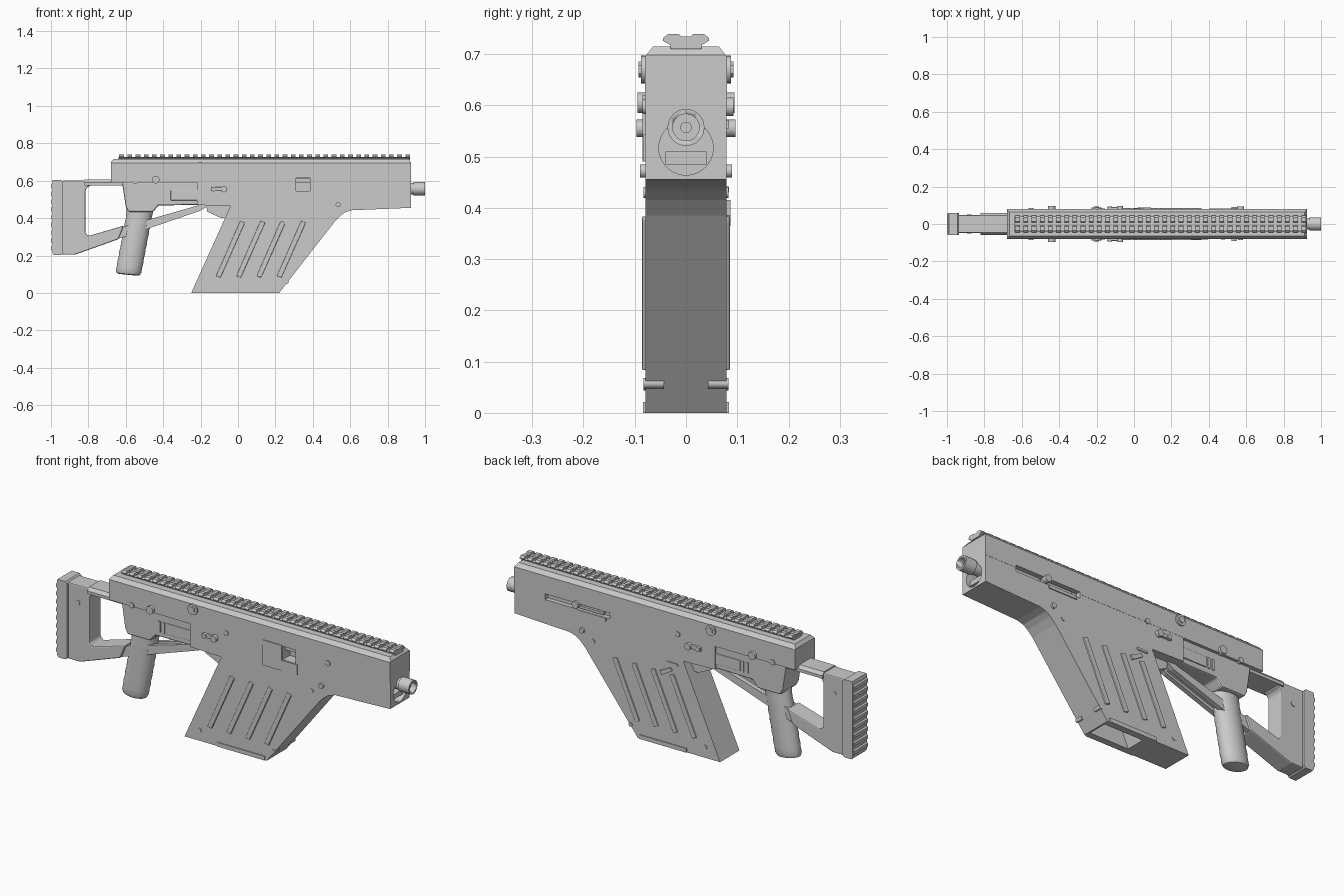
import bpy, bmesh, math
from mathutils import Matrix, Vector

cube = bpy.data.objects.get("Cube")
if cube:
    bpy.data.objects.remove(cube)

grey = bpy.data.materials.new("plain grey")
grey.use_nodes = True
grey.diffuse_color = (0.6, 0.6, 0.6, 1)
grey.node_tree.nodes["Principled BSDF"].inputs["Base Color"].default_value = (0.6, 0.6, 0.6, 1)


def finish(name, bm, bevel=0, smooth=False):
    bmesh.ops.recalc_face_normals(bm, faces=bm.faces)
    mesh = bpy.data.meshes.new(name)
    bm.to_mesh(mesh)
    bm.free()
    ob = bpy.data.objects.new(name, mesh)
    bpy.context.collection.objects.link(ob)
    mesh.materials.append(grey)
    if bevel:
        mod = ob.modifiers.new("Bevel", 'BEVEL')
        mod.width, mod.segments, mod.limit_method = bevel, 2, 'ANGLE'
    if smooth:
        bpy.ops.object.select_all(action='DESELECT')
        ob.select_set(True)
        bpy.context.view_layer.objects.active = ob
        bpy.ops.object.shade_smooth_by_angle(angle=math.radians(35))
    return ob


def prism(name, pts, a, b, axis='Y', bevel=0):
    """Extrude a side outline (x, z) along y, or an end outline (y, z) along x."""
    bm = bmesh.new()
    place = (lambda p, d: (p[0], d, p[1])) if axis == 'Y' else (lambda p, d: (d, p[0], p[1]))
    face = bm.faces.new([bm.verts.new(place(p, a)) for p in pts])
    new = bmesh.ops.extrude_face_region(bm, geom=[face])["geom"]
    shift = Vector((0, b - a, 0) if axis == 'Y' else (b - a, 0, 0))
    bmesh.ops.translate(bm, vec=shift, verts=[v for v in new if isinstance(v, bmesh.types.BMVert)])
    return finish(name, bm, bevel)


def box(name, x0, x1, y0, y1, z0, z1, bevel=0):
    return prism(name, [(x0, z0), (x1, z0), (x1, z1), (x0, z1)], y0, y1, 'Y', bevel)


def cylinder(name, center, r, length, axis='Y', sides=24):
    bm = bmesh.new()
    turn = Matrix.Rotation(math.pi / 2, 4, 'X' if axis == 'Y' else 'Y')
    bmesh.ops.create_cone(bm, cap_ends=True, segments=sides, radius1=r, radius2=r, depth=length,
                          matrix=Matrix.Translation(center) @ turn)
    return finish(name, bm, 0, True)


def cut(target, cutter):
    mod = target.modifiers.new("Cut", 'BOOLEAN')
    mod.object, mod.operation, mod.solver = cutter, 'DIFFERENCE', 'EXACT'
    cutter.hide_render = True
    cutter.hide_set(True)
    cutter.display_type = 'WIRE'


def loft(name, rings, sides=28):
    """Rings of (x, z, radius along x, radius along y)."""
    bm = bmesh.new()
    loops = []
    for x, z, rx, ry in rings:
        turns = [2 * math.pi * i / sides for i in range(sides)]
        loops.append([bm.verts.new((x + rx * math.cos(t), ry * math.sin(t), z - 0.1 * rx * math.cos(t)))
                      for t in turns])
    for low, high in zip(loops, loops[1:]):
        for i in range(sides):
            j = (i + 1) % sides
            bm.faces.new((low[i], low[j], high[j], high[i]))
    bm.faces.new(loops[0])
    bm.faces.new(loops[-1])
    return finish(name, bm, 0, True)


# Upper receiver with chamfered roof edges and trimmed ends
W = 0.08
roof = [(-W, 0.59), (W, 0.59), (W, 0.695), (0.064, 0.715), (-0.064, 0.715), (-W, 0.695)]
upper = prism("upper_receiver", roof, -0.68, 0.925, 'X')
for end, sign in ((-0.68, 1), (0.925, -1)):
    trim = prism("end_trim_cutter", [(end - sign * 0.01, 0.685), (end + sign * 0.025, 0.73),
                                     (end - sign * 0.01, 0.73)], -0.1, 0.1)
    cut(upper, trim)

# Lower receiver and slanted well in one outline
lower = prism("lower_receiver", [(-0.22, 0.591), (-0.22, 0.47), (-0.04, 0.465), (-0.25, 0), (0.22, 0),
                                 (0.52, 0.385), (0.55, 0.415), (0.575, 0.432), (0.61, 0.442),
                                 (0.925, 0.455), (0.925, 0.591)], -0.079, 0.079)
cut(lower, prism("well_opening_cutter", [(-0.03, -0.05), (0.19, -0.05), (0.32, 0.25), (0.1, 0.25)],
                 -0.05, 0.05))
cut(lower, cylinder("nose_opening_cutter", (0.9, 0, 0.517), 0.053, 0.14, 'X', 40))
port = box("port_cutter", 0.31, 0.385, -0.12, -0.02, 0.545, 0.615)
slot = box("handle_slot_cutter", 0.38, 0.75, 0.055, 0.12, 0.572, 0.602)
for part in (upper, lower):
    cut(part, port)
    cut(part, slot)

# Port surround and sliding handle
box("port_cover", 0.2, 0.308, -0.085, -0.06, 0.49, 0.62)
box("port_sill", 0.308, 0.395, -0.084, -0.06, 0.49, 0.543)
box("port_bolt", 0.31, 0.385, -0.06, -0.03, 0.59, 0.612)
box("handle_slide", 0.42, 0.6, 0.05, 0.072, 0.577, 0.59)
box("handle_plate", 0.4, 0.56, 0.06, 0.084, 0.555, 0.571)
cylinder("handle_knob", (0.57, 0.078, 0.597), 0.018, 0.03)

# Barrel end inside the nose opening
cylinder("barrel", (0.87, 0, 0.557), 0.03, 0.17, 'X')
muzzle = cylinder("muzzle_ring", (0.969, 0, 0.557), 0.036, 0.062, 'X', 32)
cut(muzzle, cylinder("muzzle_cutter", (0.99, 0, 0.557), 0.026, 0.06, 'X', 32))
cylinder("muzzle_core", (0.95, 0, 0.557), 0.011, 0.06, 'X')
box("nose_guide", 0.84, 0.915, -0.04, 0.04, 0.485, 0.51)

# Top rail with evenly spaced teeth
half = [(0.03, 0.71), (0.03, 0.717), (0.045, 0.726)]
spine = half[:2] + [(0.04, 0.724), (0.033, 0.727)]
tooth = half + [(0.045, 0.731), (0.035, 0.739), (0.014, 0.739), (0.009, 0.734)]
for name, side, spans in (("rail_spine", spine, [(-0.64, 0.92)]),
                          ("rail_tooth", tooth, [(-0.635 + 0.0437 * i, -0.61 + 0.0437 * i) for i in range(36)])):
    outline = side + [(-y, z) for y, z in reversed(side)]
    for x0, x1 in spans:
        prism(name, outline, x0, x1, 'X')

# Grip housing, narrower than the receiver
prism("grip_housing", [(-0.62, 0.592), (-0.6, 0.46), (-0.585, 0.432), (-0.455, 0.432), (-0.425, 0.468),
                       (-0.2, 0.47), (-0.2, 0.592)], -0.068, 0.068, 'Y', 0.008)

# Rounded slanted grip with shallow finger grooves
rings = [(-0.588, 0.097, 0.05, 0.034), (-0.588, 0.101, 0.062, 0.044), (-0.585, 0.115, 0.068, 0.05)]
for i in range(11):
    z = 0.14 + 0.025 * i
    swell = 0.002 * (i % 2)
    rings.append((-0.58 + 0.19 * (z - 0.14), z, 0.067 + swell, 0.049 + swell))
rings.append((-0.524, 0.445, 0.071, 0.05))
loft("grip", rings)

# Details repeated on both sides
bolts = [(-0.2, 0.67, 0.027, 0.088), (-0.44, 0.605, 0.02, 0.095), (-0.55, 0.597, 0.014, 0.085),
         (-0.01, 0.597, 0.013, 0.085), (0.57, 0.597, 0.014, 0.085), (0.535, 0.472, 0.013, 0.09),
         (0.475, 0.43, 0.011, 0.083), (-0.165, 0.055, 0.011, 0.083), (0.26, 0.058, 0.01, 0.083)]
for s in (-1, 1):
    for x, z, r, reach in bolts:
        cylinder("side_bolt", (x, s * (reach - 0.02), z), r, 0.04)
    for i in range(4):
        x = -0.118 + 0.1085 * i
        prism("well_rib", [(x, 0.09), (x + 0.025, 0.082), (x + 0.155, 0.375), (x + 0.13, 0.385)],
              s * 0.07, s * 0.086, 'Y', 0.004)
    cylinder("big_bolt_center", (-0.2, s * 0.075, 0.67), 0.016, 0.036, 'Y', 6)
    box("well_base_plate", -0.06, 0.21, s * 0.07, s * 0.084, 0, 0.021)
    box("selector_lever", -0.145, -0.06, s * 0.07, s * 0.09, 0.545, 0.565, 0.004)
    cylinder("selector_pivot", (-0.075, s * 0.08, 0.555), 0.017, 0.034)
    cylinder("selector_end", (-0.13, s * 0.08, 0.555), 0.012, 0.028)
    box("housing_panel", -0.36, -0.21, s * 0.06, s * 0.073, 0.495, 0.55, 0.003)
    for x in (-0.405, -0.38):
        box("housing_bar", x, x + 0.012, s * 0.06, s * 0.073, 0.495, 0.55)
prism("release_catch", [(0.02, 0.4), (0.08, 0.365), (0.09, 0.385), (0.03, 0.415)], 0.07, 0.087)
box("release_tab", -0.01, 0.05, 0.07, 0.084, 0.43, 0.442)

# Trigger block in front of the grip
prism("trigger", [(-0.17, 0.475), (-0.165, 0.435), (-0.09, 0.4), (-0.065, 0.405), (-0.03, 0.475)],
      -0.03, 0.03)

# Stock: pad, frame, top tube and lower strut
pad = prism("butt_pad", [(-0.99, 0.605), (-0.945, 0.605), (-0.935, 0.595), (-0.935, 0.215), (-0.945, 0.203),
                         (-0.985, 0.203), (-0.993, 0.215), (-0.993, 0.595)], -0.058, 0.058)
for i in range(9):
    z = 0.222 + 0.0415 * i
    prism("pad_ridge", [(-0.99, z), (-1, z + 0.008), (-1, z + 0.025), (-0.99, z + 0.034)], -0.056, 0.056)
prism("stock_frame", [(-0.94, 0.6), (-0.82, 0.6), (-0.79, 0.59), (-0.79, 0.572), (-0.805, 0.566),
                      (-0.815, 0.55), (-0.815, 0.32), (-0.8, 0.304), (-0.61, 0.36), (-0.64, 0.287),
                      (-0.87, 0.205), (-0.94, 0.205)], -0.048, 0.048, 'Y', 0.006)
prism("stock_tube", [(-0.058, 0.575), (0.058, 0.575), (0.058, 0.59), (0.045, 0.606), (-0.045, 0.606),
                     (-0.058, 0.59)], -0.82, -0.6, 'X')
for s in (-1, 1):
    prism("stock_strut", [(-0.66, 0.34), (-0.2, 0.472), (-0.15, 0.472), (-0.2, 0.44), (-0.66, 0.282)],
          s * 0.012, s * 0.036)
    cylinder("stock_pin", (-0.88, s * 0.04, 0.51), 0.012, 0.022)
prism("strut_web", [(-0.66, 0.325), (-0.2, 0.46), (-0.2, 0.452), (-0.66, 0.3)], -0.02, 0.02)
